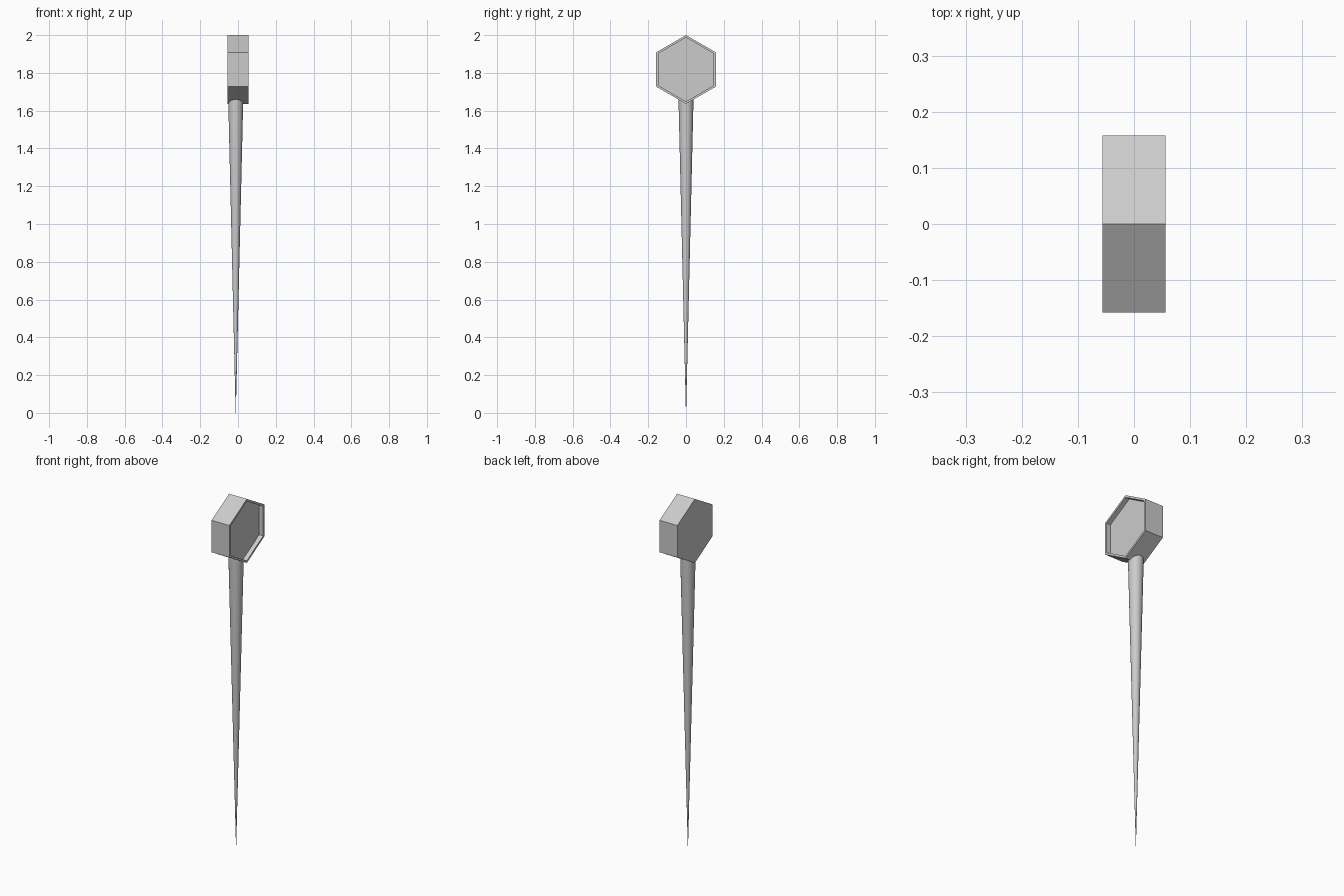
import bpy, bmesh
from math import sin, cos, tau

if "Cube" in bpy.data.objects:
    bpy.data.objects.remove(bpy.data.objects["Cube"])

R = 0.182              # head corner radius
HALF = 0.056           # half thickness of head
CZ = 2.0 - R           # head centre height
RIM, DEPTH = 0.013, 0.025
SPIKE_X, SPIKE_R, SPIKE_TOP = -0.012, 0.04, 1.67


def finish(bm, name):
    bmesh.ops.recalc_face_normals(bm, faces=bm.faces)
    mesh = bpy.data.meshes.new(name)
    bm.to_mesh(mesh)
    bm.free()
    obj = bpy.data.objects.new(name, mesh)
    bpy.context.collection.objects.link(obj)
    return obj


# Hexagonal head, with one corner up and a shallow recess in its +x face
bm = bmesh.new()
ring = [bm.verts.new((-HALF, R * sin(i * tau / 6), CZ + R * cos(i * tau / 6)))
        for i in range(6)]
back = bm.faces.new(ring)
ext = bmesh.ops.extrude_face_region(bm, geom=[back], use_keep_orig=True)
new_verts = [g for g in ext["geom"] if isinstance(g, bmesh.types.BMVert)]
front = next(g for g in ext["geom"] if isinstance(g, bmesh.types.BMFace))
bmesh.ops.translate(bm, verts=new_verts, vec=(2 * HALF, 0, 0))
bmesh.ops.recalc_face_normals(bm, faces=bm.faces)
bmesh.ops.inset_region(bm, faces=[front], thickness=RIM)
inner = bmesh.ops.extrude_face_region(bm, geom=[front])
floor_verts = [g for g in inner["geom"] if isinstance(g, bmesh.types.BMVert)]
if front.is_valid:
    bm.faces.remove(front)
bmesh.ops.translate(bm, verts=floor_verts, vec=(-DEPTH, 0, 0))
finish(bm, "hexagonal_head")

# Long tapered spike, pointed at the ground
bm = bmesh.new()
bmesh.ops.create_cone(bm, cap_ends=True, segments=32, radius1=0.0005,
                      radius2=SPIKE_R, depth=SPIKE_TOP)
bmesh.ops.translate(bm, verts=bm.verts, vec=(SPIKE_X, 0, SPIKE_TOP / 2))
spike = finish(bm, "spike")
bpy.ops.object.select_all(action='DESELECT')
spike.select_set(True)
bpy.context.view_layer.objects.active = spike
bpy.ops.object.shade_smooth_by_angle()
